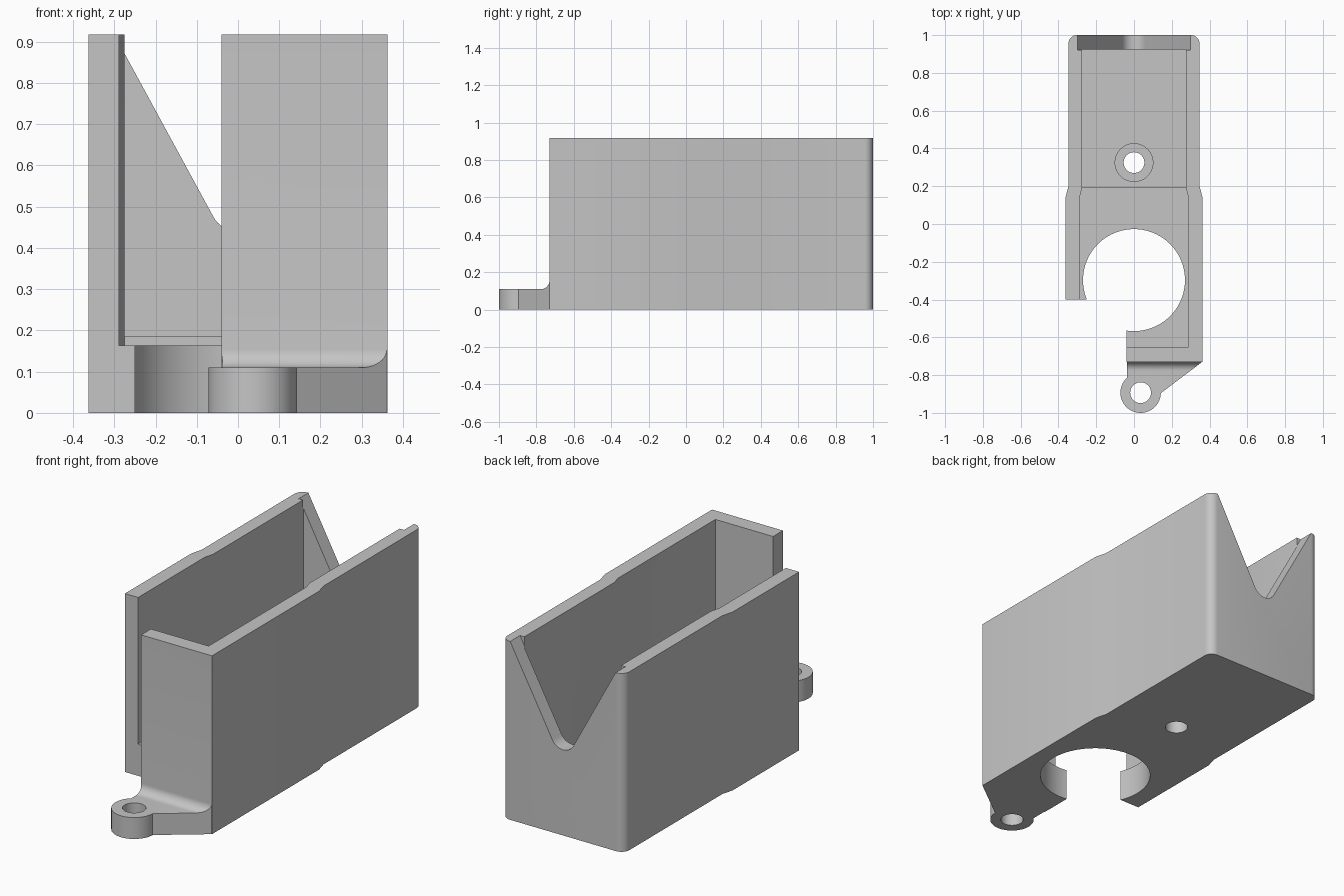
import bpy, bmesh, math
from mathutils import Vector

if "Cube" in bpy.data.objects:
    bpy.data.objects.remove(bpy.data.objects["Cube"])

grey = bpy.data.materials.new("plain grey")
grey.use_nodes = True
grey.diffuse_color = (0.56, 0.56, 0.56, 1)
grey.node_tree.nodes["Principled BSDF"].inputs["Base Color"].default_value = (0.56, 0.56, 0.56, 1)


def prism(name, points, low, high, axis="z"):
    """Extrude a flat outline along one axis, from low to high."""
    place = {"x": lambda a, b: (low, a, b),
             "y": lambda a, b: (a, low, b),
             "z": lambda a, b: (a, b, low)}[axis]
    direction = Vector([float(axis == k) for k in "xyz"])
    bm = bmesh.new()
    base = bm.faces.new([bm.verts.new(place(a, b)) for a, b in points])
    new = bmesh.ops.extrude_face_region(bm, geom=[base])["geom"]
    moved = [v for v in new if isinstance(v, bmesh.types.BMVert)]
    bmesh.ops.translate(bm, verts=moved, vec=direction * (high - low))
    bmesh.ops.recalc_face_normals(bm, faces=bm.faces)
    mesh = bpy.data.meshes.new(name)
    bm.to_mesh(mesh)
    bm.free()
    mesh.materials.append(grey)
    obj = bpy.data.objects.new(name, mesh)
    bpy.context.collection.objects.link(obj)
    return obj


def arc(cx, cy, radius, start, end, steps):
    angles = [math.radians(start + (end - start) * i / steps) for i in range(steps + 1)]
    return [(cx + radius * math.cos(a), cy + radius * math.sin(a)) for a in angles]


def disc(name, cx, cy, radius, low, high, steps=64):
    return prism(name, arc(cx, cy, radius, 0, 360, steps)[:-1], low, high)


def combine(target, tool, operation):
    """Apply a boolean and throw the tool away."""
    mod = target.modifiers.new("combine", "BOOLEAN")
    mod.operation, mod.solver, mod.object = operation, "EXACT", tool
    bpy.context.view_layer.objects.active = target
    bpy.ops.object.modifier_apply(modifier=mod.name)
    bpy.data.objects.remove(tool)


height = 0.917
wide, narrow, corner = 0.363, 0.347, 0.045

# Outer shell, wider at the front, rounded at the back, open at the front right
outline = [(-0.04, -0.73), (wide, -0.73), (wide, 0.14), (narrow, 0.2)]
outline += arc(narrow - corner, 1 - corner, corner, 0, 90, 8)
outline += arc(corner - narrow, 1 - corner, corner, 90, 180, 8)
outline += [(-narrow, 0.2), (-wide, 0.14), (-wide, -0.4), (-0.04, -0.4)]
body = prism("open_box", outline, 0, height)

# Inside space: lower floor in front, slightly raised floor behind
front_space = [(-0.288, -0.65), (0.288, -0.65), (0.288, 0.14),
               (0.275, 0.19), (-0.275, 0.19), (-0.288, 0.14)]
combine(body, prism("front_space", front_space, 0.163, 1.2), "DIFFERENCE")
back_space = [(-0.275, 0.186), (0.275, 0.186), (0.275, 0.925), (-0.275, 0.925)]
combine(body, prism("back_space", back_space, 0.185, 1.1), "DIFFERENCE")

# Large round floor opening and counterbored screw hole
combine(body, disc("floor_opening", 0, -0.297, 0.27, -0.1, 0.5, 96), "DIFFERENCE")
combine(body, disc("counterbore", 0, 0.325, 0.1, 0.1, 0.4), "DIFFERENCE")
combine(body, disc("screw_hole", 0, 0.325, 0.055, -0.1, 0.3), "DIFFERENCE")

# V notch with a rounded bottom in the back wall
notch = arc(0, 0.508, 0.068, 208.5, 331.5, 16) + [(0.345, 1), (-0.345, 1)]
combine(body, prism("back_notch", notch, 0.92, 1.2, "y"), "DIFFERENCE")

# Mounting tab: filleted section trimmed to its outline, with an eyelet
section = [(-0.70, 0), (-0.70, 0.155)]
section += arc(-0.775, 0.155, 0.045, 0, -90, 10)
section += [(-1.1, 0.11), (-1.1, 0)]
tab = prism("mounting_tab", section, -0.2, 0.5, "x")
tab_outline = [(-0.037, -0.70), (-0.037, -0.893), (0.035, -0.893),
               (0.14, -0.897), (0.361, -0.73), (0.35, -0.70)]
combine(tab, prism("tab_outline", tab_outline, -0.1, 0.5), "INTERSECT")
combine(tab, disc("eyelet", 0.035, -0.893, 0.107, 0, 0.11), "UNION")
combine(tab, disc("eyelet_hole", 0.035, -0.893, 0.055, -0.1, 0.3), "DIFFERENCE")
combine(body, tab, "UNION")

# Smooth the round parts, keep the edges crisp
bpy.ops.object.select_all(action="DESELECT")
body.select_set(True)
bpy.context.view_layer.objects.active = body
bpy.ops.object.shade_smooth_by_angle(angle=math.radians(25))
